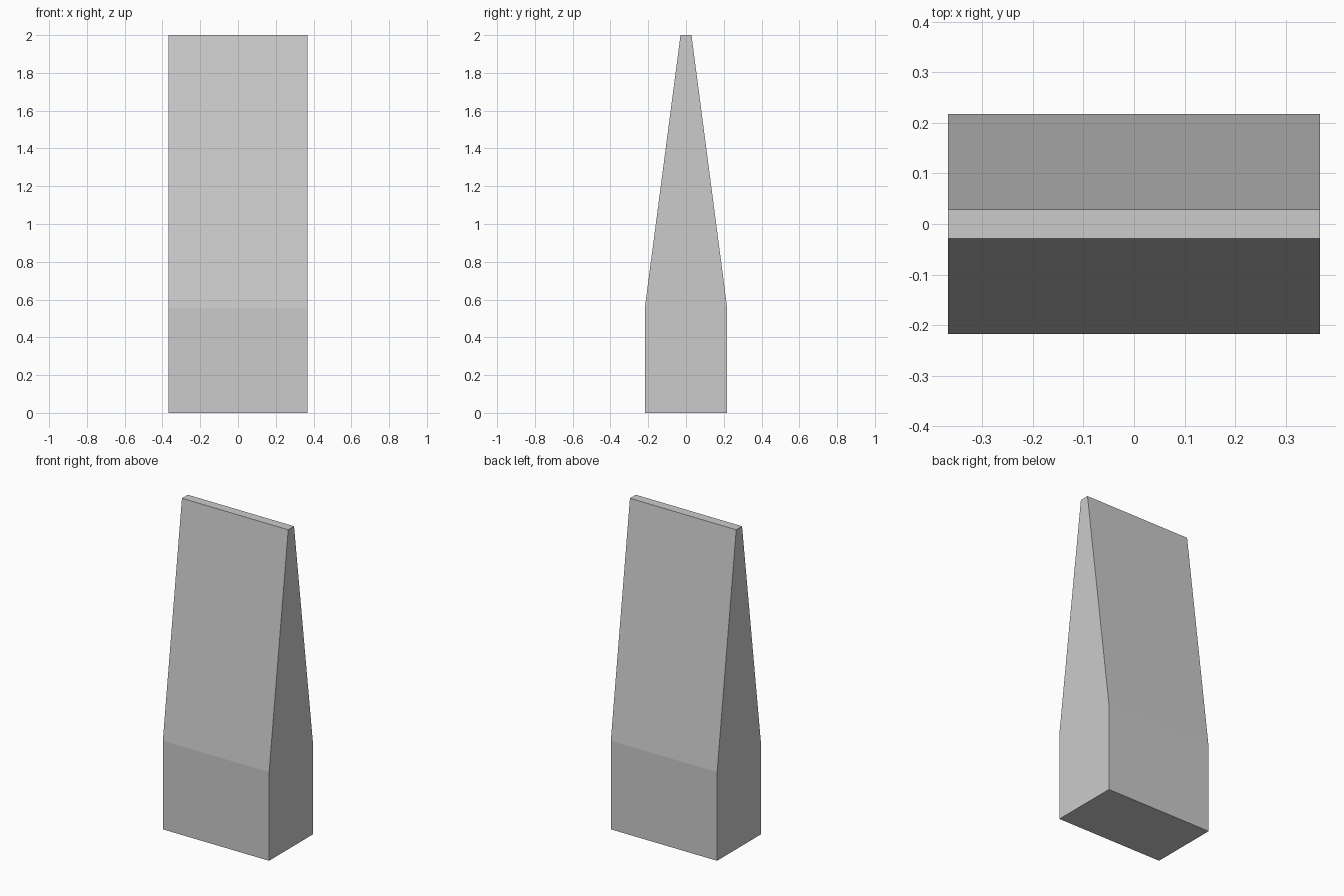
import bpy
import bmesh

if "Cube" in bpy.data.objects:
    bpy.data.objects.remove(bpy.data.objects["Cube"])

HALF_WIDTH = 0.368
# Right half of the side profile (y, z), mirrored to close the outline
half = [(0.218, 0.0), (0.218, 0.555), (0.029, 2.0)]
profile = half + [(-y, z) for y, z in reversed(half)]

# Wedge: side profile extruded across the width
bm = bmesh.new()
face = bm.faces.new([bm.verts.new((-HALF_WIDTH, y, z)) for y, z in profile])
result = bmesh.ops.extrude_face_region(bm, geom=[face])
moved = [g for g in result["geom"] if isinstance(g, bmesh.types.BMVert)]
bmesh.ops.translate(bm, verts=moved, vec=(2 * HALF_WIDTH, 0, 0))
# Cap the starting side if the extrusion removed it
bmesh.ops.holes_fill(bm, edges=[e for e in bm.edges if e.is_boundary], sides=0)
bmesh.ops.recalc_face_normals(bm, faces=bm.faces[:])

mesh = bpy.data.meshes.new("wedge")
bm.to_mesh(mesh)
bm.free()
wedge = bpy.data.objects.new("wedge", mesh)
bpy.context.collection.objects.link(wedge)
